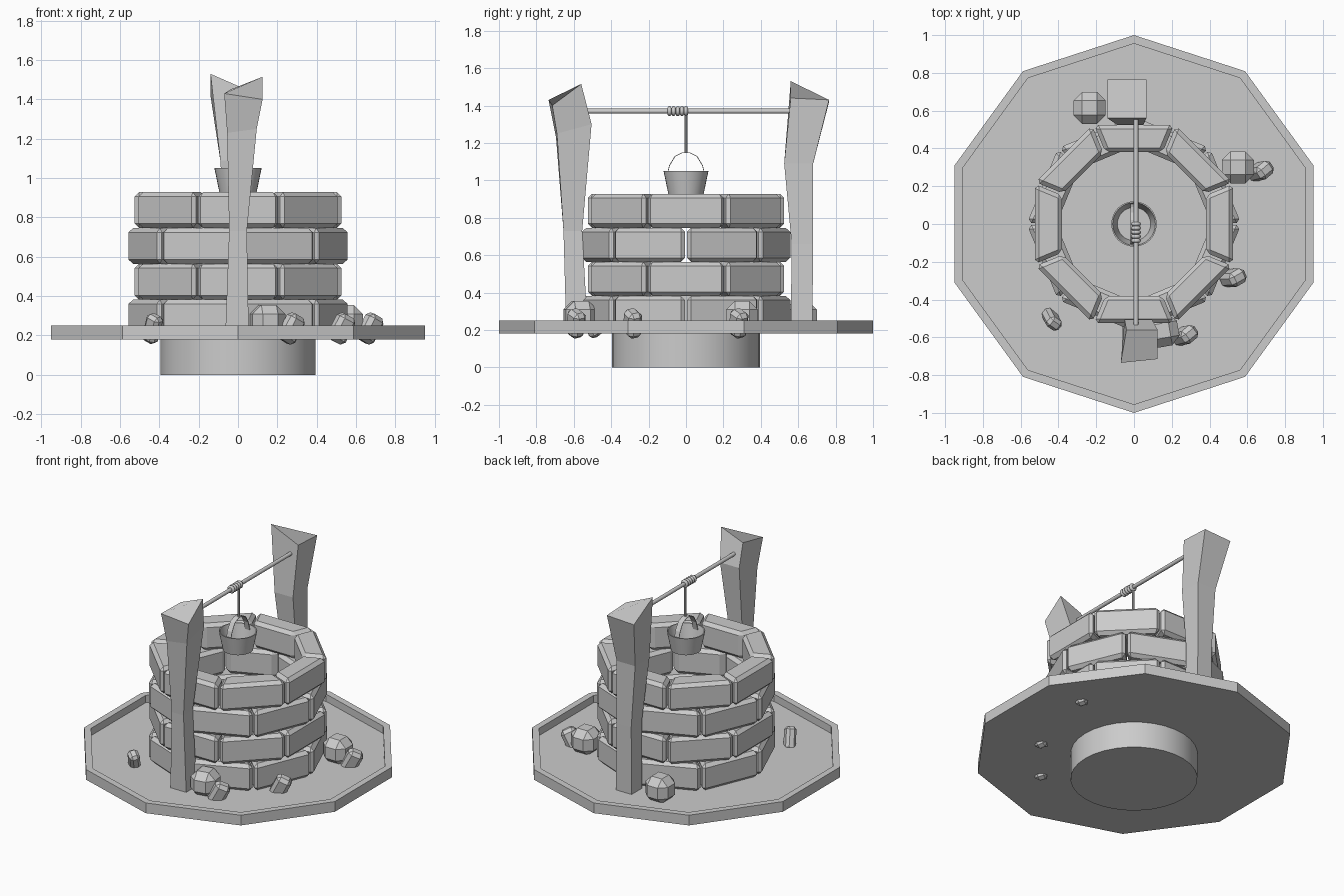
import bpy, bmesh
from math import pi, cos, sin, tan, radians
from mathutils import Matrix, Vector, Euler

if "Cube" in bpy.data.objects:
    bpy.data.objects.remove(bpy.data.objects["Cube"])


def finish(bm, name, smooth=False):
    bmesh.ops.recalc_face_normals(bm, faces=bm.faces)
    me = bpy.data.meshes.new(name)
    bm.to_mesh(me)
    bm.free()
    ob = bpy.data.objects.new(name, me)
    bpy.context.collection.objects.link(ob)
    if smooth:
        bpy.ops.object.select_all(action='DESELECT')
        ob.select_set(True)
        bpy.context.view_layer.objects.active = ob
        bpy.ops.object.shade_smooth_by_angle(angle=radians(40))
    return ob


def loft(rings, name, smooth=False):
    """Skin a list of equal-length point loops and cap both ends."""
    bm = bmesh.new()
    vs = [[bm.verts.new(p) for p in r] for r in rings]
    n = len(vs[0])
    for a, b in zip(vs, vs[1:]):
        for i in range(n):
            j = (i + 1) % n
            bm.faces.new((a[i], a[j], b[j], b[i]))
    bm.faces.new(vs[0])
    bm.faces.new(vs[-1])
    return finish(bm, name, smooth)


def lathe(profile, sides, name, smooth=False, start=0.0):
    """Turn a list of (radius, z) around the z axis."""
    rings = [[(r * cos(start + 2 * pi * i / sides), r * sin(start + 2 * pi * i / sides), z)
              for i in range(sides)] for r, z in profile]
    return loft(rings, name, smooth)


def tube(p, q, r, name, sides=12):
    p, q = Vector(p), Vector(q)
    bm = bmesh.new()
    rot = Vector((0, 0, 1)).rotation_difference(q - p).to_matrix().to_4x4()
    bmesh.ops.create_cone(bm, cap_ends=True, segments=sides, radius1=r, radius2=r,
                          depth=(q - p).length,
                          matrix=Matrix.Translation((p + q) / 2) @ rot)
    return finish(bm, name, True)


def bevel(bm, width):
    bmesh.ops.bevel(bm, geom=bm.edges[:], offset=width, segments=1, affect='EDGES', profile=0.5)


# Ten-sided tray with a raised rim
lathe([(0.05, 0.18), (1.0, 0.18), (1.0, 0.25), (0.955, 0.25), (0.955, 0.2), (0.05, 0.2)],
      10, "ground_tray", start=pi / 2)

# Round core of the well that shows below the tray
lathe([(0.395, 0.0), (0.395, 0.42)], 32, "well_water", True)


# Four courses of eight wedge stones, every other course turned half a stone
def stone(bm_all, angle, z0, z1):
    ro, ri, gap = 0.525, 0.38, 0.006
    t = tan(pi / 8)
    bm = bmesh.new()
    plan = [(ri, -ri * t + gap), (ro, -ro * t + gap), (ro, ro * t - gap), (ri, ri * t - gap)]
    low = [bm.verts.new((x, y, z0)) for x, y in plan]
    high = [bm.verts.new((x, y, z1)) for x, y in plan]
    bm.faces.new(low[::-1])
    bm.faces.new(high)
    for i in range(4):
        j = (i + 1) % 4
        bm.faces.new((low[i], low[j], high[j], high[i]))
    bevel(bm, 0.022)
    bm.transform(Matrix.Rotation(angle, 4, 'Z'))
    me = bpy.data.meshes.new("tmp")
    bm.to_mesh(me)
    bm.free()
    bm_all.from_mesh(me)
    bpy.data.meshes.remove(me)


for row in range(4):
    bm = bmesh.new()
    z0 = 0.2 + row * 0.182
    for i in range(8):
        stone(bm, (i + 0.5 * ((row + 1) % 2)) * pi / 4, z0, z0 + 0.182)
    finish(bm, f"stone_course_{row + 1}")


# Crooked wooden posts: boxes per level, then a slanted top
def box(x0, x1, y0, y1, z):
    return [(x0, y0, z), (x1, y0, z), (x1, y1, z), (x0, y1, z)]


loft([box(-0.065, 0.055, -0.64, -0.525, 0.19),
      box(-0.045, 0.045, -0.655, -0.555, 0.73),
      [(-0.055, -0.695, 1.23), (0.095, -0.69, 1.25), (0.095, -0.505, 1.3), (-0.05, -0.505, 1.3)],
      [(-0.07, -0.735, 1.43), (0.125, -0.715, 1.40), (0.125, -0.56, 1.515), (-0.04, -0.56, 1.45)]],
     "front_post")
loft([box(-0.06, 0.06, 0.56, 0.675, 0.19),
      box(-0.06, 0.05, 0.565, 0.68, 0.66),
      box(-0.09, 0.05, 0.525, 0.68, 1.09),
      [(-0.14, 0.56, 1.53), (0.065, 0.56, 1.44), (0.065, 0.765, 1.43), (-0.14, 0.765, 1.42)]],
     "back_post")

# Cross bar, wound rope and hanging rope
tube((0.01, -0.56, 1.37), (0.01, 0.6, 1.37), 0.013, "cross_bar")
tube((0.005, 0.0, 1.37), (0.005, 0.0, 1.145), 0.008, "hanging_rope", 8)
for i in range(5):
    bpy.ops.mesh.primitive_torus_add(location=(0.01, -0.088 + 0.022 * i, 1.37),
                                     rotation=(pi / 2, 0, 0), major_radius=0.016,
                                     minor_radius=0.011, major_segments=16, minor_segments=8)
    coil = bpy.context.object
    coil.name = f"rope_coil_{i + 1}"
    bpy.ops.object.shade_smooth()

# Bucket with hollow inside and a thin strap handle
lathe([(0.094, 0.925), (0.12, 1.05), (0.113, 1.05), (0.088, 0.937)], 32, "bucket", True)
bm = bmesh.new()
path = [(-0.105, 1.02), (-0.09, 1.08), (-0.06, 1.13), (-0.02, 1.15),
        (0.02, 1.15), (0.06, 1.13), (0.09, 1.08), (0.105, 1.02)]
rows = [[bm.verts.new((x, y, z)) for x in (-0.018, 0.018)] for y, z in path]
for a, b in zip(rows, rows[1:]):
    bm.faces.new((a[0], a[1], b[1], b[0]))
handle = finish(bm, "bucket_handle")
mod = handle.modifiers.new("thickness", 'SOLIDIFY')
mod.thickness = 0.004


# Loose rocks: chamfered blocks, some poking through the tray
def rock(loc, size, rot, name):
    bm = bmesh.new()
    bmesh.ops.create_cube(bm, size=1.0, matrix=Matrix.Diagonal((*size, 1)))
    bevel(bm, min(size) * 0.27)
    bm.transform(Matrix.Translation(loc) @ Euler([radians(a) for a in rot]).to_matrix().to_4x4())
    finish(bm, name)


big = [((-0.235, 0.615, 0.27), (0, 0, 0)), ((0.55, 0.3, 0.27), (0, 0, 0)),
       ((0.15, -0.565, 0.27), (0, 0, 10))]
for i, (loc, rot) in enumerate(big):
    rock(loc, (0.17, 0.17, 0.17), rot, f"large_rock_{i + 1}")
small = [((0.67, 0.28, 0.235), 40), ((0.525, -0.285, 0.235), 30),
         ((0.27, -0.59, 0.235), 40), ((-0.435, -0.505, 0.235), -35)]
for i, (loc, turn) in enumerate(small):
    s = 0.82 if i == 3 else 1.0
    rock(loc, (0.1 * s, 0.08 * s, 0.15), (12, 25, turn), f"small_rock_{i + 1}")
